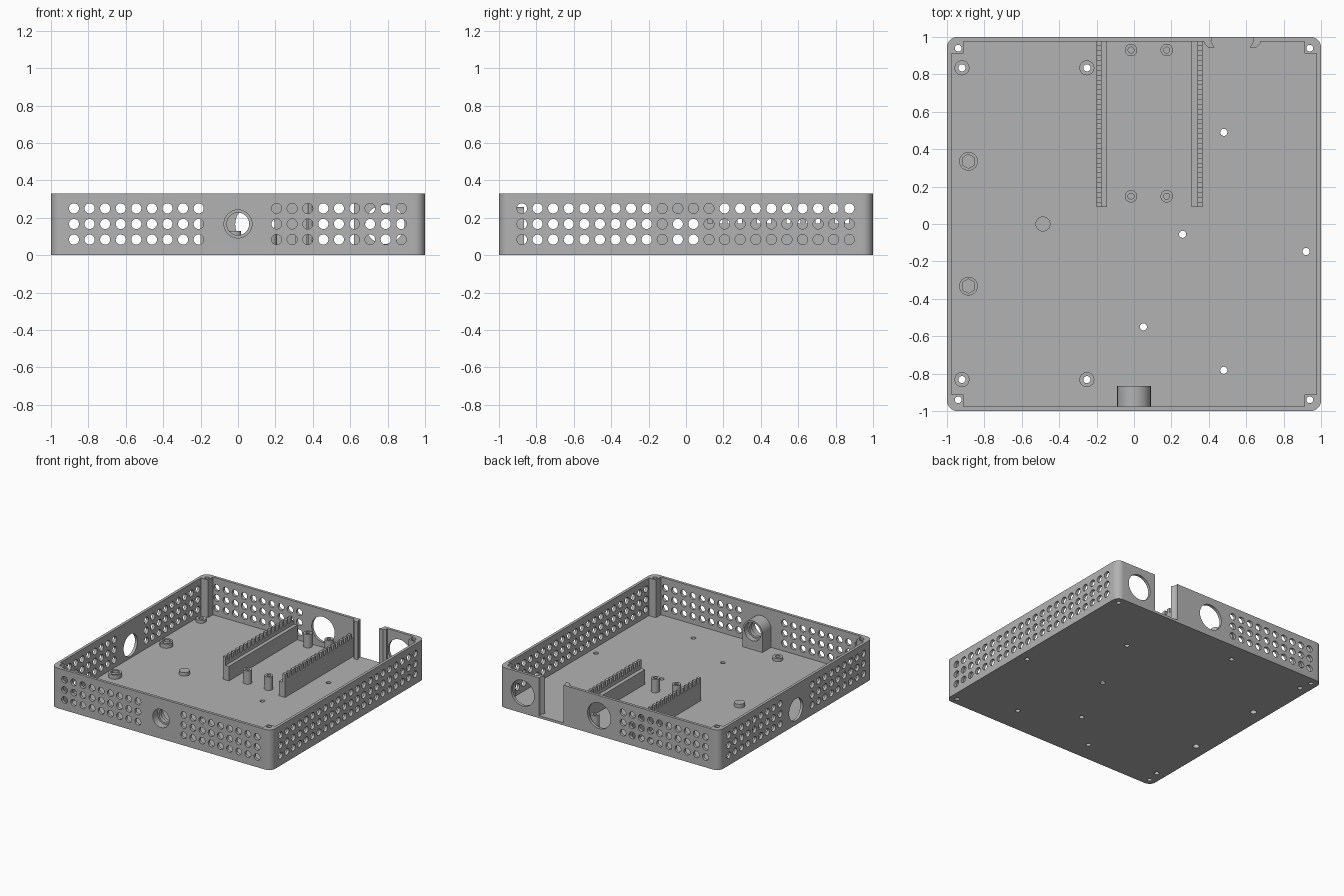
import bpy, bmesh, math
from mathutils import Matrix

cube = bpy.data.objects.get("Cube")
if cube:
    bpy.data.objects.remove(cube, do_unlink=True)

grey = bpy.data.materials.new("plain grey")
grey.use_nodes = True
COLOUR = (0.45, 0.45, 0.45, 1)
grey.diffuse_color = COLOUR
grey.node_tree.nodes["Principled BSDF"].inputs["Base Color"].default_value = COLOUR

H, FLOOR, INNER, POST = 0.33, 0.02, 0.977, 0.912


def finish(bm, name):
    bmesh.ops.recalc_face_normals(bm, faces=bm.faces)
    mesh = bpy.data.meshes.new(name)
    bm.to_mesh(mesh)
    bm.free()
    mesh.materials.append(grey)
    ob = bpy.data.objects.new(name, mesh)
    bpy.context.collection.objects.link(ob)
    return ob


def prism(bm, points, z0, z1):
    """Extrude an xy outline from z0 to z1."""
    face = bm.faces.new([bm.verts.new((x, y, z0)) for x, y in points])
    up = bmesh.ops.extrude_face_region(bm, geom=[face])["geom"]
    verts = [v for v in up if isinstance(v, bmesh.types.BMVert)]
    bmesh.ops.translate(bm, verts=verts, vec=(0, 0, z1 - z0))


def box(bm, x0, x1, y0, y1, z0, z1):
    prism(bm, [(x0, y0), (x1, y0), (x1, y1), (x0, y1)], z0, z1)


def cyl(bm, centre, r, depth, axis="Z", sides=24):
    turn = {"X": Matrix.Rotation(math.pi / 2, 4, "Y"),
            "Y": Matrix.Rotation(math.pi / 2, 4, "X"), "Z": Matrix()}[axis]
    bmesh.ops.create_cone(bm, cap_ends=True, segments=sides, radius1=r, radius2=r,
                          depth=depth, matrix=Matrix.Translation(centre) @ turn)


def drill(bm, x, y, z0, z1, r, sides=24):
    cyl(bm, (x, y, (z0 + z1) / 2), r, z1 - z0, sides=sides)


def cut(ob, *cutters):
    """Subtract cutters from a part."""
    for c in cutters:
        c.hide_render = True
        mod = ob.modifiers.new("cut", "BOOLEAN")
        mod.operation, mod.solver, mod.object = "DIFFERENCE", "EXACT", c
    bpy.context.view_layer.objects.active = ob
    for m in list(ob.modifiers):
        bpy.ops.object.modifier_apply(modifier=m.name)


# Tray outline with rounded corners
bm = bmesh.new()
R = 0.055
outline = []
for k, (sx, sy) in enumerate([(1, 1), (-1, 1), (-1, -1), (1, -1)]):
    for i in range(9):
        a = math.pi / 2 * (k + i / 8)
        outline.append((sx * (1 - R) + R * math.cos(a), sy * (1 - R) + R * math.sin(a)))
prism(bm, outline, 0, H)
tray = finish(bm, "tray")

# Cavity, leaving a square post in each corner
bm = bmesh.new()
cross = []
for sx, sy in [(1, 1), (-1, 1), (-1, -1), (1, -1)]:
    corner = [(INNER * sx, POST * sy), (POST * sx, POST * sy), (POST * sx, INNER * sy)]
    cross += corner if sx * sy > 0 else corner[::-1]
prism(bm, cross, FLOOR, 0.5)
cavity = finish(bm, "cavity_cutter")

# Ventilation grids
STEP = 1 / 12
cols = [-0.877 + STEP * i for i in range(22)]
rows = [STEP, 2 * STEP, 3 * STEP]
bm = bmesh.new()
for z in rows:
    for i, c in enumerate(cols):
        cyl(bm, (0.99, c, z), 0.027, 0.06, "X")
        if i < 9 or i > 12:
            cyl(bm, (-0.99, c, z), 0.027, 0.06, "X")
            cyl(bm, (c, -0.99, z), 0.027, 0.06, "Y")
        if i < 10:
            cyl(bm, (c, 0.99, z), 0.027, 0.06, "Y")
# Large cable openings
cyl(bm, (-0.99, 0, 0.125), 0.09, 0.06, "X", 48)
for x in (0.09, 0.785):
    cyl(bm, (x, 0.99, 0.165), 0.105, 0.06, "Y", 48)
vents = finish(bm, "vent_cutter")

# Notch in the back wall
bm = bmesh.new()
box(bm, 0.415, 0.635, 0.95, 1.1, FLOOR, 0.5)
notch = finish(bm, "notch_cutter")

# Floor, corner and mount drillings
low_mounts = [(x, y) for x in (-0.92, -0.252) for y in (-0.832, 0.835)]
nut_mounts = [(-0.885, -0.332), (-0.885, 0.335)]
standoffs = [(x, y) for x in (-0.016, 0.175) for y in (0.148, 0.93)]
bm = bmesh.new()
for x, y in [(0.48, 0.49), (0.26, -0.055), (0.92, -0.147), (0.05, -0.55), (0.48, -0.782)] + low_mounts:
    drill(bm, x, y, -0.1, 0.2, 0.019)
for x in (-0.94, 0.94):
    for y in (-0.94, 0.94):
        drill(bm, x, y, -0.1, 0.5, 0.018)
for x, y in nut_mounts:
    drill(bm, x, y, -0.1, 0.036, 0.025)
    drill(bm, x, y, 0.035, 0.2, 0.038, 6)
for x, y in standoffs:
    drill(bm, x, y, 0.04, 0.2, 0.016)
drills = finish(bm, "drill_cutter")

# Front socket: arched block bored from both sides with a thin inner web
bm = bmesh.new()
arch = [(-0.09, FLOOR), (0.09, FLOOR)]
arch += [(0.09 * math.cos(math.pi * i / 24), 0.167 + 0.09 * math.sin(math.pi * i / 24)) for i in range(25)]
prism(bm, arch, 0.865, INNER)
bmesh.ops.rotate(bm, verts=bm.verts, matrix=Matrix.Rotation(math.pi / 2, 3, "X"))
socket = finish(bm, "front_socket")
bm = bmesh.new()
cyl(bm, (0, -1, 0.167), 0.075, 0.12, "Y", 40)
cyl(bm, (0, -0.85, 0.167), 0.075, 0.12, "Y", 40)
bore_wide = finish(bm, "wide_bore_cutter")
bm = bmesh.new()
cyl(bm, (0, -0.93, 0.167), 0.06, 0.3, "Y", 40)
bore_narrow = finish(bm, "narrow_bore_cutter")

# Mounts and locating peg on the floor
bm = bmesh.new()
for x, y in low_mounts:
    drill(bm, x, y, FLOOR, 0.045, 0.04, 32)
for x, y in nut_mounts:
    drill(bm, x, y, FLOOR, 0.055, 0.05, 32)
for x, y in standoffs:
    drill(bm, x, y, FLOOR, 0.13, 0.033, 32)
mounts = finish(bm, "floor_mounts")
bm = bmesh.new()
drill(bm, -0.487, 0, FLOOR, 0.05, 0.04, 32)
peg = finish(bm, "locating_peg")

# Toothed rails, teeth on the outer edge
rails = []
TEETH, Y0 = 17, 0.09
pitch = (INNER - Y0) / TEETH
for name, inner, mid, outer in (("right_rail", -0.145, -0.175, -0.2), ("left_rail", 0.308, 0.34, 0.365)):
    bm = bmesh.new()
    box(bm, *sorted((inner, mid)), Y0, INNER, FLOOR, 0.14)
    box(bm, *sorted((mid, outer)), Y0, INNER, FLOOR, 0.17)
    for i in range(TEETH):
        y = Y0 + pitch * i
        box(bm, *sorted((mid, outer)), y, y + pitch * 0.55, 0.17, 0.21)
    rails.append(finish(bm, name))

# Grooved guides beside the back notch
guides = []
for name, centre, s in (("notch_guide_right", 0.525, -1), ("notch_guide_left", 0.525, 1)):
    bm = bmesh.new()
    shape = [(0.15, 0.98), (0.15, 0.965), (0.13, 0.945), (0.095, 0.945), (0.115, 0.978), (0.11, 0.99)]
    prism(bm, [(centre + s * x, y) for x, y in shape], FLOOR, H)
    guides.append(finish(bm, name))

cut(tray, cavity, vents, notch, drills, bore_wide, bore_narrow)
cut(socket, bore_wide, bore_narrow)
cut(mounts, drills)
for c in (cavity, vents, notch, drills, bore_wide, bore_narrow):
    bpy.data.objects.remove(c, do_unlink=True)

# Smooth the round surfaces, keep edges sharp
bpy.ops.object.select_all(action="DESELECT")
for ob in [tray, socket, mounts, peg] + rails + guides:
    ob.select_set(True)
bpy.context.view_layer.objects.active = tray
bpy.ops.object.shade_smooth_by_angle(angle=math.radians(30))
